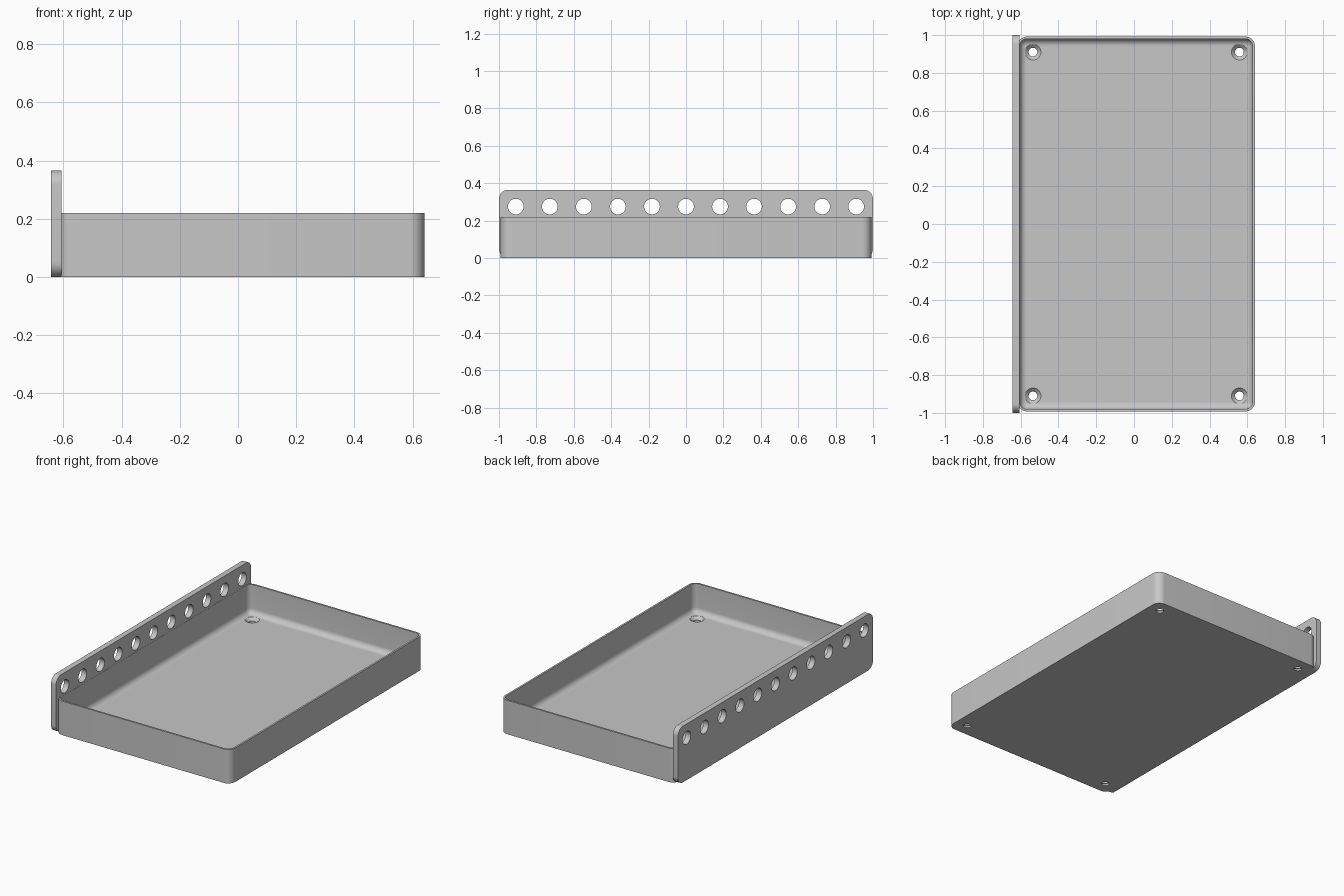
import bpy
import bmesh
from math import sin, cos, pi, radians
from mathutils import Matrix

if "Cube" in bpy.data.objects:
    bpy.data.objects.remove(bpy.data.objects["Cube"], do_unlink=True)

grey = bpy.data.materials.new("plain_grey")
grey.use_nodes = True
grey.diffuse_color = (0.57, 0.57, 0.57, 1)
grey.node_tree.nodes["Principled BSDF"].inputs["Base Color"].default_value = grey.diffuse_color


def make_object(name, bm):
    bmesh.ops.recalc_face_normals(bm, faces=bm.faces)
    mesh = bpy.data.meshes.new(name)
    bm.to_mesh(mesh)
    bm.free()
    obj = bpy.data.objects.new(name, mesh)
    mesh.materials.append(grey)
    bpy.context.collection.objects.link(obj)
    return obj


def rounded_rect(hx, hy, r, steps=10):
    """Points of a rounded rectangle centred on the origin."""
    points = []
    corners = [(1, 1), (-1, 1), (-1, -1), (1, -1)]
    for i, (sx, sy) in enumerate(corners):
        for k in range(steps + 1):
            a = (i + k / steps) * pi / 2
            points.append((sx * (hx - r) + r * cos(a), sy * (hy - r) + r * sin(a)))
    return points


def loft(bm, loops):
    """Skin a stack of closed loops and cap both ends."""
    rings = [[bm.verts.new(p) for p in loop] for loop in loops]
    for a, b in zip(rings, rings[1:]):
        n = len(a)
        for i in range(n):
            j = (i + 1) % n
            bm.faces.new((a[i], a[j], b[j], b[i]))
    bm.faces.new(rings[0][::-1])
    bm.faces.new(rings[-1])


def cut_and_finish(obj, cutter):
    """Subtract the cutter, remove it and smooth the curved faces."""
    mod = obj.modifiers.new("holes", "BOOLEAN")
    mod.operation = "DIFFERENCE"
    mod.solver = "EXACT"
    mod.object = cutter
    cutter.hide_render = True
    bpy.ops.object.select_all(action="DESELECT")
    bpy.context.view_layer.objects.active = obj
    obj.select_set(True)
    bpy.ops.object.modifier_apply(modifier=mod.name)
    bpy.data.objects.remove(cutter, do_unlink=True)
    bpy.ops.object.shade_smooth_by_angle(angle=radians(30))


# Tray: outer wall, rim, inner wall and a filleted inside floor
X0, X1, HY = -0.617, 0.64, 0.992
CX, HX = (X0 + X1) / 2, (X1 - X0) / 2
HEIGHT, WALL, FLOOR, CORNER, FILLET = 0.22, 0.012, 0.03, 0.05, 0.036

sections = [(0, 0), (0, HEIGHT), (WALL, HEIGHT)]
for k in range(9):
    a = k / 8 * pi / 2
    sections.append((WALL + FILLET * (1 - cos(a)), FLOOR + FILLET * (1 - sin(a))))
bm = bmesh.new()
loft(bm, [[(x + CX, y, z) for x, y in rounded_rect(HX - d, HY - d, CORNER - d)]
          for d, z in sections])
tray = make_object("tray", bm)

# Countersunk screw holes in the tray corners
HOLE, SINK, INSET = 0.023, 0.042, 0.082
bm = bmesh.new()
for sx in (-1, 1):
    for sy in (-1, 1):
        px, py = CX + sx * (HX - INSET), sy * (HY - INSET)
        profile = [(HOLE, -0.05), (HOLE, 0.012), (SINK, FLOOR), (SINK, 0.06)]
        loft(bm, [[(px + r * cos(2 * pi * i / 32), py + r * sin(2 * pi * i / 32), z)
                   for i in range(32)] for r, z in profile])
cut_and_finish(tray, make_object("screw_hole_cutter", bm))

# Upright side plate with rounded corners
PLATE_X0, PLATE_X1, PLATE_TOP = -0.642, -0.606, 0.365
bm = bmesh.new()
loft(bm, [[(x, y, z + PLATE_TOP / 2) for y, z in rounded_rect(1, PLATE_TOP / 2, 0.05)]
          for x in (PLATE_X0, PLATE_X1)])
plate = make_object("side_plate", bm)

# Row of round holes along the plate
bm = bmesh.new()
for i in range(-5, 6):
    place = Matrix.Translation((PLATE_X0, i * 0.182, 0.275)) @ Matrix.Rotation(pi / 2, 4, "Y")
    bmesh.ops.create_cone(bm, cap_ends=True, segments=40, radius1=0.042,
                          radius2=0.042, depth=0.2, matrix=place)
cut_and_finish(plate, make_object("plate_hole_cutter", bm))
